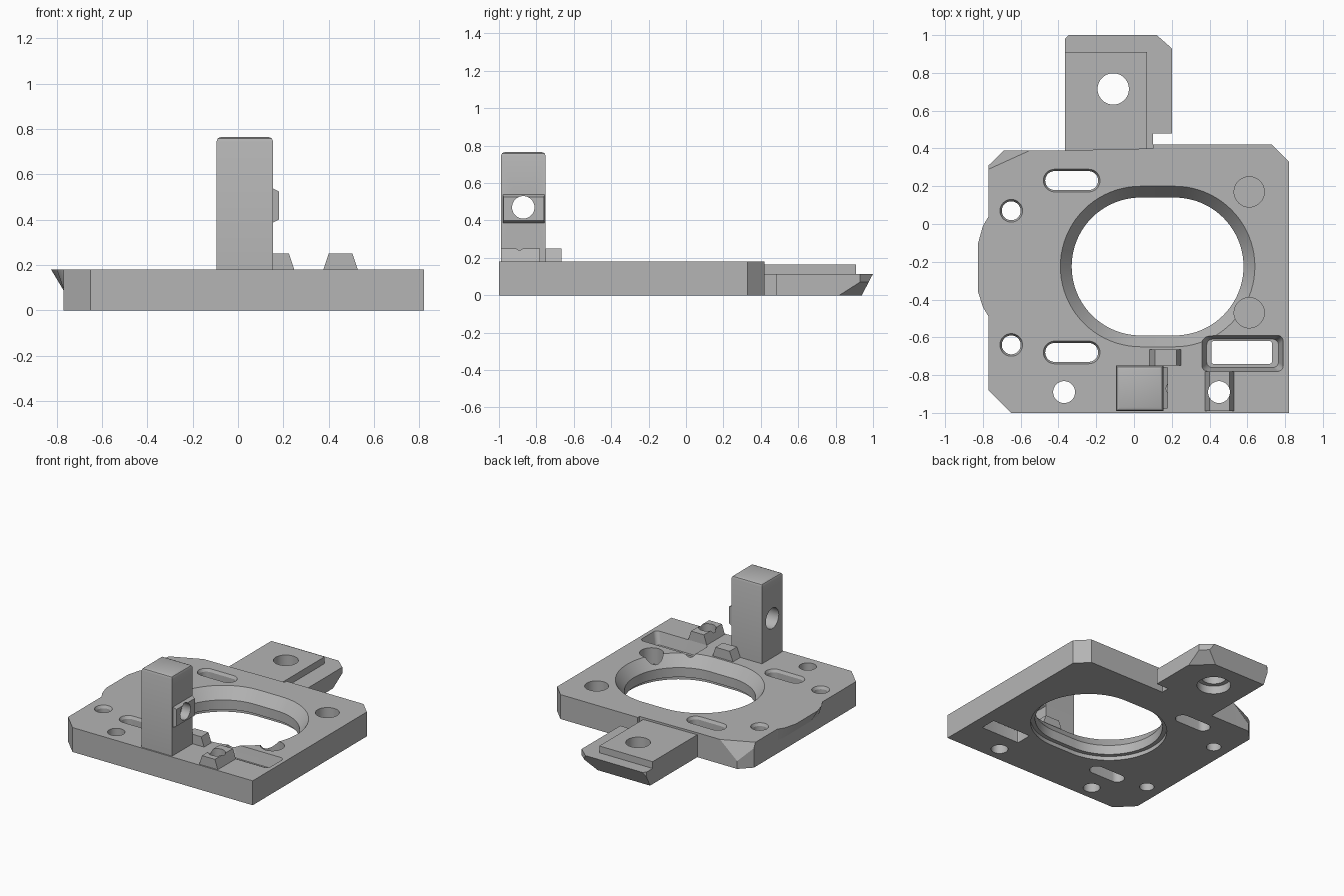
import bpy, bmesh
from math import cos, sin, pi
from mathutils import Vector

if "Cube" in bpy.data.objects:
    bpy.data.objects.remove(bpy.data.objects["Cube"], do_unlink=True)

grey = bpy.data.materials.new("plain_grey")
grey.use_nodes = True
grey.diffuse_color = (0.46, 0.46, 0.46, 1)
grey.node_tree.nodes["Principled BSDF"].inputs["Base Color"].default_value = grey.diffuse_color


def finish(name, bm):
    bmesh.ops.recalc_face_normals(bm, faces=bm.faces)
    mesh = bpy.data.meshes.new(name)
    bm.to_mesh(mesh)
    bm.free()
    mesh.materials.append(grey)
    ob = bpy.data.objects.new(name, mesh)
    bpy.context.collection.objects.link(ob)
    return ob


def loft(name, *sections):
    """Closed solid through (outline, z) sections with equal point counts."""
    bm = bmesh.new()
    rings = [[bm.verts.new((x, y, z)) for x, y in pts] for pts, z in sections]
    for a, b in zip(rings, rings[1:]):
        for i in range(len(a)):
            j = (i + 1) % len(a)
            bm.faces.new((a[i], a[j], b[j], b[i]))
    bm.faces.new(rings[0])
    bm.faces.new(rings[-1])
    return finish(name, bm)


def prism(name, pts, z0, z1):
    return loft(name, (pts, z0), (pts, z1))


def rounded(cx, cy, hx, hy, r, n=12):
    """Rounded rectangle; also gives circles and slots."""
    pts = []
    for q, (sx, sy) in enumerate([(1, 1), (-1, 1), (-1, -1), (1, -1)]):
        for k in range(n + 1):
            a = (q + k / n) * pi / 2
            pts.append((cx + sx * (hx - r) + r * cos(a), cy + sy * (hy - r) + r * sin(a)))
    clean = [p for i, p in enumerate(pts) if (Vector(p) - Vector(pts[i - 1])).length > 1e-5]
    return clean


def circle(cx, cy, r):
    return rounded(cx, cy, r, r, r)


def rect(x0, x1, y0, y1):
    return [(x0, y0), (x1, y0), (x1, y1), (x0, y1)]


def cut(target, *cutters):
    for c in cutters:
        m = target.modifiers.new("cut", "BOOLEAN")
        m.operation, m.solver, m.object = "DIFFERENCE", "EXACT", c
        bpy.context.view_layer.objects.active = target
        bpy.ops.object.modifier_apply(modifier=m.name)
        bpy.data.objects.remove(c, do_unlink=True)


def slice_off(target, a, b, c, outside):
    """Trim the solid by the plane a-b-c, on the side of the outside point."""
    a, b, c = Vector(a), Vector(b), Vector(c)
    n = (b - a).cross(c - a).normalized()
    if n.dot(Vector(outside) - a) < 0:
        n.negate()
    bm = bmesh.new()
    bm.from_mesh(target.data)
    geom = bm.verts[:] + bm.edges[:] + bm.faces[:]
    res = bmesh.ops.bisect_plane(bm, geom=geom, plane_co=a, plane_no=n, clear_outer=True)
    edges = [e for e in res["geom_cut"] if isinstance(e, bmesh.types.BMEdge)]
    bmesh.ops.contextual_create(bm, geom=edges)
    bmesh.ops.recalc_face_normals(bm, faces=bm.faces)
    bm.to_mesh(target.data)
    bm.free()


TOP = 0.18

# Base plate with clipped corners
plate = prism("base_plate", [(-0.65, -1), (0.82, -1), (0.82, 0.33), (0.73, 0.42), (0.1, 0.42),
                             (0.1, 0.4), (-0.36, 0.39), (-0.69, 0.39), (-0.77, 0.31),
                             (-0.77, -0.88)], 0, TOP)
slice_off(plate, (-0.77, 0.29, TOP), (-0.55, 0.39, TOP), (-0.73, 0.35, 0.1), (-0.8, 0.4, TOP))

# Large oval opening: chamfer above, straight wall, step below
def oval(grow):
    return rounded(0.125, -0.225, 0.455 + grow, 0.365 + grow, 0.365 + grow, 20)

cut(plate, loft("opening_cutter", (oval(0), -0.1), (oval(0), 0.1),
                (oval(0.06), TOP), (oval(0.06), 0.3)),
    prism("step_cutter", oval(0.03), -0.1, 0.03))

# Slots, screw holes and blind disc recesses
for y in (0.23, -0.68):
    cut(plate, loft("slot_cutter", (rounded(-0.33, y, 0.14, 0.05, 0.05), -0.1),
                    (rounded(-0.33, y, 0.14, 0.05, 0.05), TOP - 0.02),
                    (rounded(-0.33, y, 0.15, 0.06, 0.06), TOP),
                    (rounded(-0.33, y, 0.15, 0.06, 0.06), 0.3)))
for y in (0.07, -0.64):
    cut(plate, loft("screw_cutter", (circle(-0.65, y, 0.05), -0.1),
                    (circle(-0.65, y, 0.05), TOP - 0.02),
                    (circle(-0.65, y, 0.06), TOP), (circle(-0.65, y, 0.06), 0.3)))
for y in (0.17, -0.47):
    cut(plate, prism("disc_cutter", circle(0.61, y, 0.08), 0.06, 0.3))
for x in (-0.37, 0.45):
    cut(plate, prism("hole_cutter", circle(x, -0.89, 0.058), -0.1, 0.3))

# Rectangular pocket with a window through its floor
cut(plate, loft("pocket_cutter", (rounded(0.575, -0.685, 0.19, 0.075, 0.03), 0.09),
                (rounded(0.575, -0.685, 0.215, 0.095, 0.03), TOP),
                (rounded(0.575, -0.685, 0.215, 0.095, 0.03), 0.3)),
    prism("window_cutter", rounded(0.57, -0.68, 0.16, 0.06, 0.01, 3), -0.1, 0.3))

# Bulge on the right edge, tapering away downwards
bulge = [(-0.76, 0.05), (-0.77, 0.04), (-0.8, -0.01), (-0.825, -0.1), (-0.825, -0.36),
         (-0.8, -0.44), (-0.77, -0.49), (-0.76, -0.5)]
loft("edge_bulge", ([(max(x, -0.765), y) for x, y in bulge], 0.08), (bulge, TOP))

# Rear tab with undercut end, clipped corner and raised pad
tab = prism("rear_tab", [(-0.365, 0.38), (0.1, 0.38), (0.1, 0.48), (0.2, 0.48), (0.2, 0.93),
                         (0.12, 1), (-0.345, 1), (-0.365, 0.98)], 0, 0.115)
slice_off(tab, (0, 0.94, 0), (0.1, 0.94, 0), (0, 1, 0.115), (0, 1, 0))
slice_off(tab, (0.2, 0.82, 0), (0.2, 0.93, 0.07), (0.12, 1, 0.07), (0.2, 1, 0))
pad = prism("tab_pad", rect(-0.365, 0.07, 0.38, 0.91), 0.11, 0.165)
for part in (tab, pad):
    cut(part, prism("tab_hole_cutter", circle(-0.11, 0.715, 0.083), -0.1, 0.3))
cut(tab, prism("counterbore_cutter", circle(-0.11, 0.715, 0.115), -0.1, 0.06))

# Pillar with softened top, side boss and a cross hole
def block(grow):
    return rect(-0.095 - grow, 0.155 + grow, -0.99 - grow, -0.75 + grow)

pillar = loft("pillar", (block(0), TOP - 0.02), (block(0), 0.745),
              (block(-0.006), 0.759), (block(-0.02), 0.765))
boss = loft("pillar_boss", (rect(-0.54, -0.385, -0.98, -0.755), 0.15),
            (rect(-0.525, -0.4, -0.975, -0.76), 0.18))


def turn(ob):
    """Lay a part built along z onto the x axis."""
    for v in ob.data.vertices:
        v.co = (v.co.z, v.co.y, -v.co.x)
    return ob


turn(boss)
for part in (pillar, boss):
    cut(part, turn(loft("cross_cutter", (circle(-0.47, -0.87, 0.075), -0.3),
                        (circle(-0.47, -0.87, 0.075), 0.1),
                        (circle(-0.47, -0.87, 0.06), 0.11), (circle(-0.47, -0.87, 0.06), 0.4))))

# Small wedge-sided lugs beside the pillar
loft("small_lug", (rect(0.08, 0.25, -0.75, -0.665), TOP - 0.005),
     (rect(0.11, 0.225, -0.75, -0.665), 0.25))
lug = loft("drilled_lug", (rect(0.375, 0.53, -0.99, -0.78), TOP - 0.005),
           (rect(0.4, 0.505, -0.99, -0.78), 0.25))
cut(lug, prism("lug_cutter", circle(0.45, -0.89, 0.058), 0.1, 0.3))

# Smooth the round walls while keeping edges crisp
for ob in bpy.context.scene.objects:
    ob.select_set(ob.type == "MESH" and ob.data.materials[:1] == [grey])
bpy.context.view_layer.objects.active = plate
bpy.ops.object.shade_smooth_by_angle(angle=0.45)
